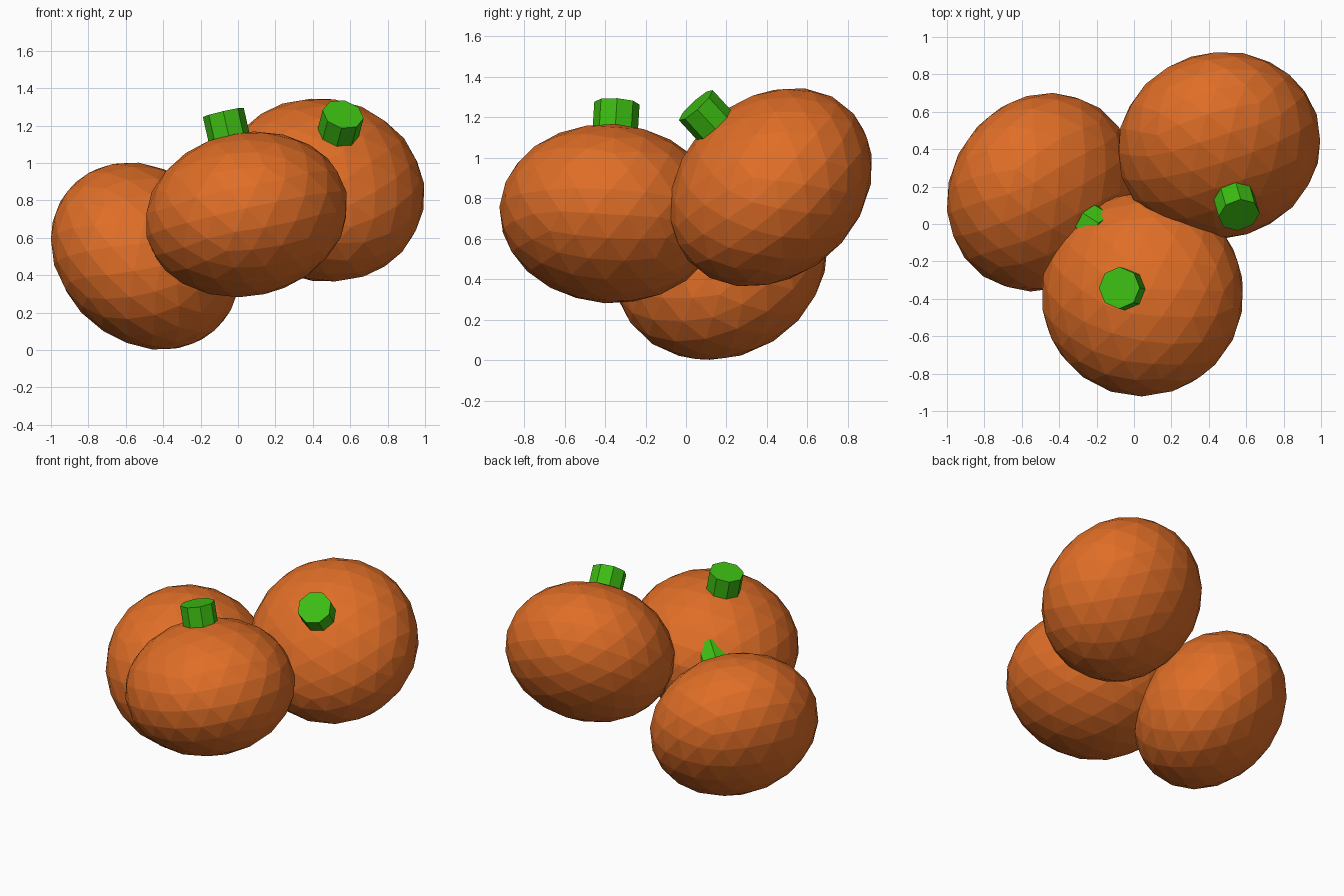
import bpy
from mathutils import Vector, Matrix

if "Cube" in bpy.data.objects:
    bpy.data.objects.remove(bpy.data.objects["Cube"])

R_WIDE, R_POLE = 0.548, 0.438      # squashed body radii
STEM_R, STEM_LOW, STEM_TOP = 0.112, 0.41, 0.56


def material(name, rgb):
    m = bpy.data.materials.new(name)
    m.diffuse_color = (*rgb, 1)
    m.use_nodes = True
    m.node_tree.nodes["Principled BSDF"].inputs["Base Color"].default_value = m.diffuse_color
    return m


orange = material("orange", (0.74, 0.155, 0.02))
green = material("green", (0.045, 0.50, 0.006))


def finish(name, mat, matrix):
    ob = bpy.context.object
    ob.name = name
    ob.data.materials.append(mat)
    ob.matrix_world = matrix
    return ob


def pumpkin(name, centre, axis):
    axis = Vector(axis).normalized()
    turn = Vector((0, 0, 1)).rotation_difference(axis).to_matrix().to_4x4()
    base = Matrix.Translation(centre) @ turn
    # Faceted squashed body
    bpy.ops.mesh.primitive_ico_sphere_add(subdivisions=3, radius=1)
    finish(name + "_body", orange,
           base @ Matrix.Diagonal((R_WIDE, R_WIDE, R_POLE, 1)))
    # Short eight-sided stem sunk into the pole
    bpy.ops.mesh.primitive_cylinder_add(vertices=8, radius=STEM_R,
                                        depth=STEM_TOP - STEM_LOW)
    finish(name + "_stem", green,
           base @ Matrix.Translation((0, 0, (STEM_TOP + STEM_LOW) / 2)))


pumpkin("front_pumpkin", (0.045, -0.375, 0.725), (-0.22, 0.06, 0.97))
pumpkin("right_pumpkin", (0.455, 0.42, 0.855), (0.19, -0.66, 0.72))
pumpkin("left_pumpkin", (-0.495, 0.17, 0.502), (0.63, -0.40, 0.665))
